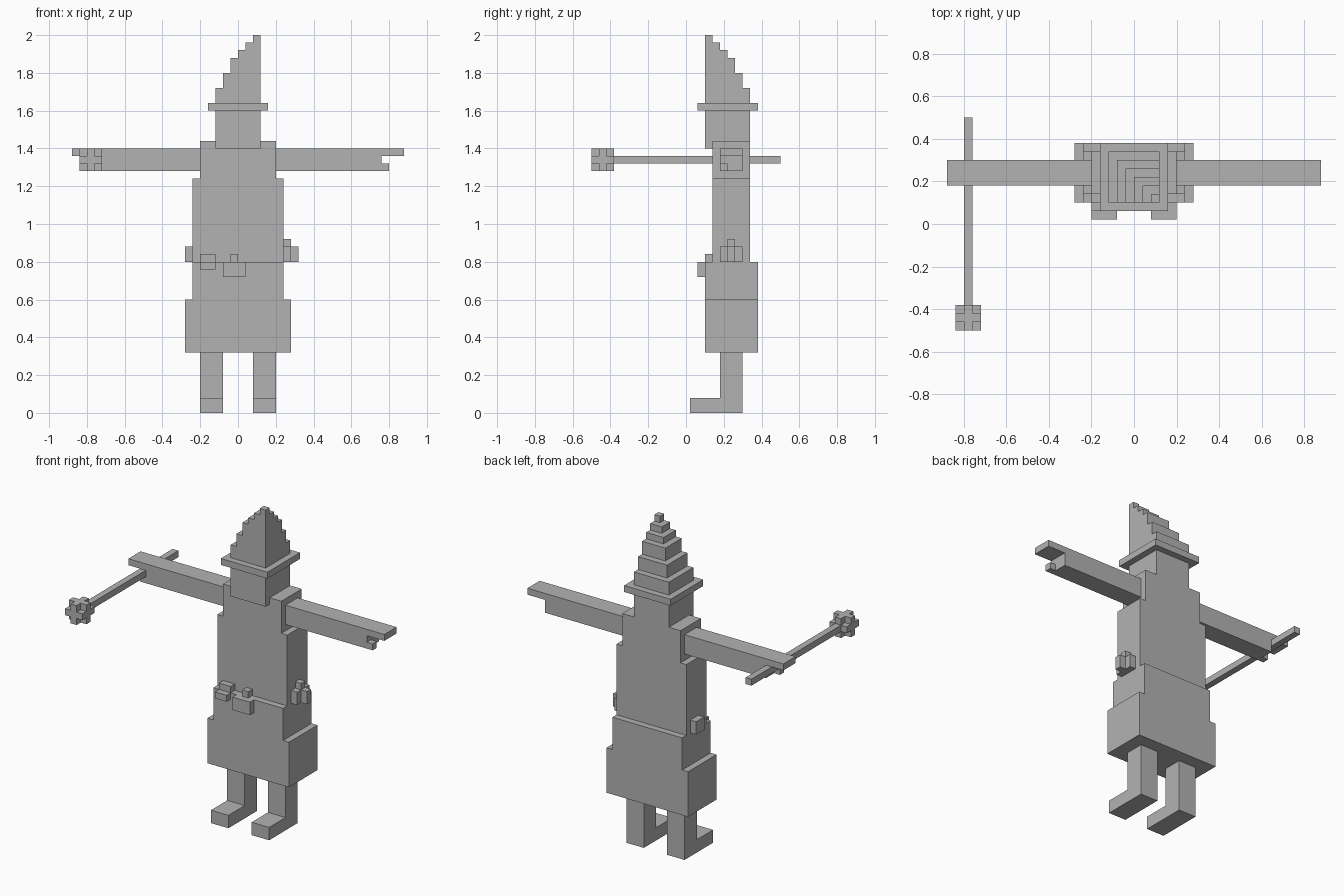
import bpy
import bmesh
from mathutils import Vector

if "Cube" in bpy.data.objects:
    bpy.data.objects.remove(bpy.data.objects["Cube"], do_unlink=True)

grey = bpy.data.materials.new("plain grey")
grey.use_nodes = True
grey.diffuse_color = (0.45, 0.45, 0.45, 1)
grey.node_tree.nodes["Principled BSDF"].inputs["Base Color"].default_value = grey.diffuse_color

U = 0.04  # one block


def part(name, *boxes):
    """One object from boxes given as (x0, x1, y0, y1, z0, z1)."""
    bm = bmesh.new()
    for x0, x1, y0, y1, z0, z1 in boxes:
        lo, hi = Vector((x0, y0, z0)), Vector((x1, y1, z1))
        for v in bmesh.ops.create_cube(bm, size=1)["verts"]:
            v.co = (lo + hi) / 2 + v.co * (hi - lo)
    mesh = bpy.data.meshes.new(name)
    bm.to_mesh(mesh)
    bm.free()
    mesh.materials.append(grey)
    obj = bpy.data.objects.new(name, mesh)
    bpy.context.collection.objects.link(obj)
    return obj


def flip(box):
    return (-box[1], -box[0]) + box[2:]


def pair(name, *boxes):
    part("left_" + name, *boxes)
    part("right_" + name, *[flip(b) for b in boxes])


# Legs with forward feet
pair("leg", (0.08, 0.20, 0.18, 0.30, 0.08, 0.32))
pair("foot", (0.08, 0.20, 0.02, 0.30, 0, 0.08))

# Robe and body
part("robe_hem", (-0.28, 0.28, 0.10, 0.38, 0.32, 0.60))
part("robe_waist", (-0.24, 0.24, 0.10, 0.38, 0.60, 0.80))
part("torso", (-0.24, 0.24, 0.14, 0.34, 0.80, 1.24))
part("shoulders", (-0.20, 0.20, 0.14, 0.34, 1.24, 1.44))

# Arms, each with flat fingers above and a thumb below
pair("arm", (0.20, 0.76, 0.18, 0.30, 1.28, 1.40))
pair("fingers", (0.76, 0.88, 0.18, 0.30, 1.36, 1.40))
pair("thumb", (0.76, 0.80, 0.18, 0.22, 1.28, 1.32))

# Head and hat
part("head", (-0.12, 0.12, 0.10, 0.34, 1.40, 1.60))
part("hat_brim", (-0.16, 0.16, 0.06, 0.38, 1.60, 1.64))
steps, z = [], 1.64
for i, rows in enumerate((2, 2, 2, 1, 1, 1)):
    steps.append((-0.12 + i * U, 0.12, 0.10, 0.34 - i * U, z, z + rows * U))
    z += rows * U
part("hat_crown", *steps)

# Staff and its knobbed head: three crossing slabs leave the corners open
part("staff", (-0.80, -0.76, -0.38, 0.50, 1.32, 1.36))
centre = Vector((-0.78, -0.44, 1.34))
slabs = []
for thin in range(3):
    half = [1.5 * U] * 3
    half[thin] = U / 2
    slabs.append(tuple(c for a in range(3)
                       for c in (centre[a] - half[a], centre[a] + half[a])))
part("staff_head", *slabs)

# Belt items
part("belt_buckle",
     (-0.08, 0.04, 0.06, 0.10, 0.72, 0.80),
     (-0.04, 0, 0.10, 0.14, 0.80, 0.84))
part("belt_pouch",
     (-0.20, -0.12, 0.06, 0.10, 0.76, 0.80),
     (-0.20, -0.12, 0.10, 0.14, 0.80, 0.84))
part("right_hip_pouch", (-0.28, -0.24, 0.22, 0.30, 0.80, 0.88))
part("left_hip_flask",
     (0.24, 0.28, 0.18, 0.30, 0.80, 0.88),
     (0.24, 0.32, 0.22, 0.26, 0.80, 0.88),
     (0.24, 0.28, 0.22, 0.26, 0.88, 0.92))
